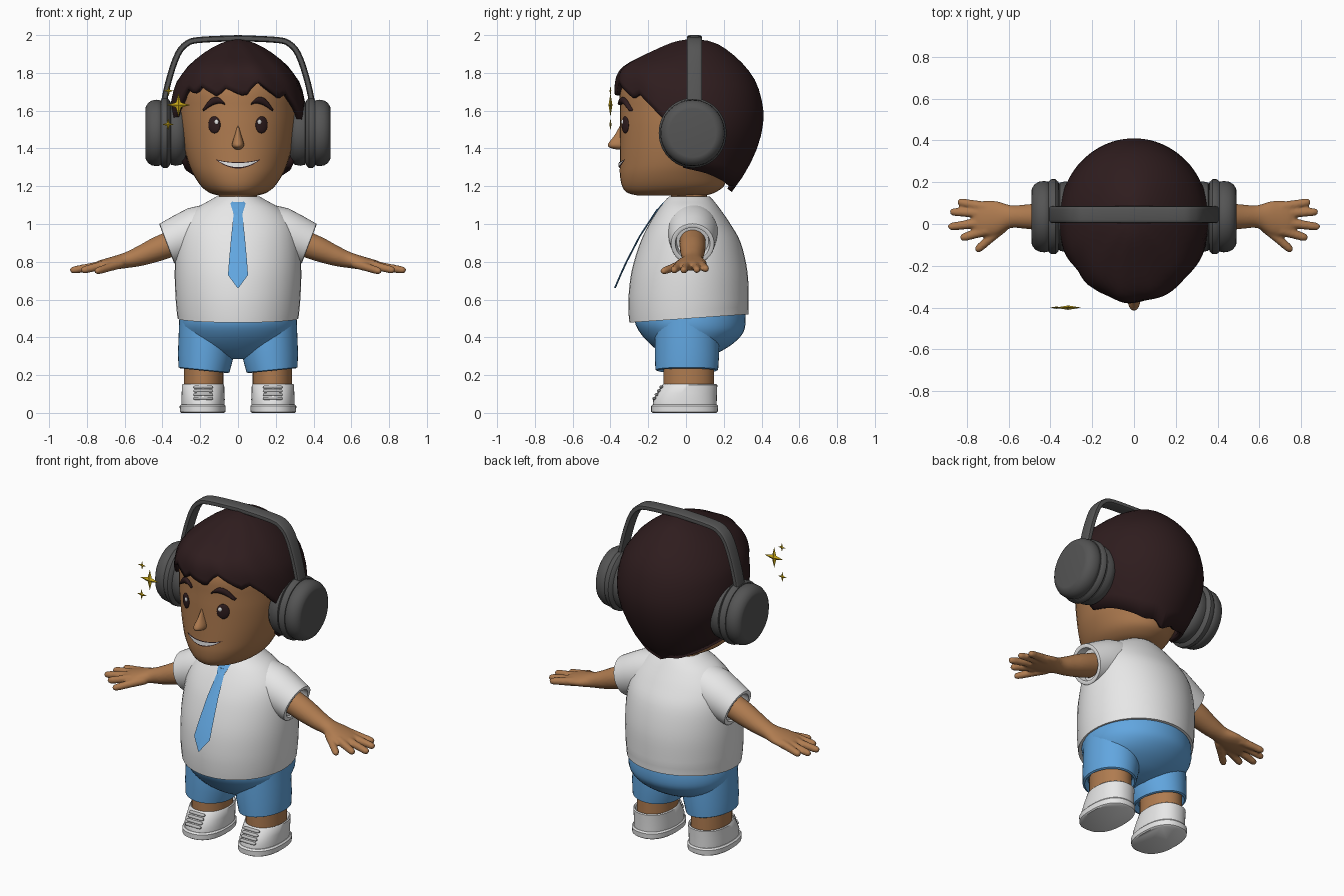
import bpy, bmesh, math
from mathutils import Vector

if "Cube" in bpy.data.objects:
    bpy.data.objects.remove(bpy.data.objects["Cube"], do_unlink=True)


def material(name, r, g, b):
    m = bpy.data.materials.new(name)
    m.use_nodes = True
    m.diffuse_color = (r, g, b, 1)
    m.node_tree.nodes["Principled BSDF"].inputs["Base Color"].default_value = (r, g, b, 1)
    return m


skin = material("skin brown", .43, .2, .08)
dark = material("hair dark brown", .028, .012, .013)
white = material("white", .8, .8, .8)
blue = material("sky blue", .12, .38, .74)
grey = material("headphone grey", .09, .09, .09)
gold = material("gold", .6, .4, .01)
lace_grey = material("lace grey", .5, .5, .5)


def ring(c, u, v, n=40, p=1.0):
    """Closed section around c; p below 1 makes it squarer."""
    c, u, v = Vector(c), Vector(u), Vector(v)
    out = []
    for i in range(n):
        a = math.tau * i / n
        co, si = math.cos(a), math.sin(a)
        out.append(c + u * math.copysign(abs(co) ** p, co) + v * math.copysign(abs(si) ** p, si))
    return out


def level(z, rx, y0, y1, cx=0, tilt_x=0, tilt_y=0, p=1.0):
    """Horizontal section from its half width and front and back limits."""
    ry = (y1 - y0) / 2
    return ring((cx, (y0 + y1) / 2, z), (rx, 0, tilt_x * rx), (0, ry, tilt_y * ry), p=p)


def smooth_rows(rows, k=4):
    """Catmull-Rom resampling of section rows."""
    out = []
    for i in range(len(rows) - 1):
        a, b, c, d = rows[max(i - 1, 0)], rows[i], rows[i + 1], rows[min(i + 2, len(rows) - 1)]
        for j in range(k):
            t = j / k
            out.append([.5 * (2 * q + (r - p) * t + (2 * p - 5 * q + 4 * r - s) * t * t
                              + (3 * q - p - 3 * r + s) * t ** 3) for p, q, r, s in zip(a, b, c, d)])
    return out + [list(rows[-1])]


def lerp_rows(rows, x):
    for a, b in zip(rows, rows[1:]):
        if min(a[0], b[0]) <= x <= max(a[0], b[0]) and a[0] != b[0]:
            t = (x - a[0]) / (b[0] - a[0])
            return [p + (q - p) * t for p, q in zip(a, b)]
    return rows[-1]


def skin_rings(bm, rings, caps=True, closed=True):
    vs = [[bm.verts.new(p) for p in r] for r in rings]
    n = len(vs[0])
    for a, b in zip(vs, vs[1:]):
        for i in range(n if closed else n - 1):
            j = (i + 1) % n
            bm.faces.new((a[i], a[j], b[j], b[i]))
    if caps:
        bm.faces.new(vs[0])
        bm.faces.new(vs[-1])


def finish(name, bm, mat, mirror=False, angle=40, recalc=True):
    if recalc:
        bmesh.ops.recalc_face_normals(bm, faces=bm.faces)
    me = bpy.data.meshes.new(name)
    bm.to_mesh(me)
    bm.free()
    me.materials.append(mat)
    ob = bpy.data.objects.new(name, me)
    bpy.context.collection.objects.link(ob)
    bpy.ops.object.select_all(action='DESELECT')
    ob.select_set(True)
    bpy.context.view_layer.objects.active = ob
    bpy.ops.object.shade_smooth_by_angle(angle=math.radians(angle))
    if mirror:
        ob.modifiers.new("Mirror", 'MIRROR').use_mirror_merge = False
    return ob


def loft(name, rings, mat, mirror=False, angle=40):
    bm = bmesh.new()
    skin_rings(bm, rings)
    return finish(name, bm, mat, mirror, angle)


# Head and neck
head_rows = smooth_rows([(1.15, .10, -.25, .10), (1.165, .15, -.31, .15), (1.2, .195, -.338, .2),
                         (1.26, .235, -.35, .22), (1.33, .265, -.35, .25), (1.45, .295, -.35, .3),
                         (1.6, .31, -.35, .33), (1.75, .295, -.34, .32), (1.88, .15, -.22, .2)])
loft("head", [level(*r) for r in head_rows], skin, angle=60)
loft("neck", [level(z, .1, -.08, .11) for z in (1.05, 1.2)], skin)


def face_y(x, z):
    _, rx, y0, y1 = lerp_rows(head_rows, z)
    return (y0 + y1) / 2 - (y1 - y0) / 2 * math.sqrt(max(0, 1 - (x / rx) ** 2))


loft("nose", [level(*r) for r in smooth_rows([(1.53, .004, -.345, -.32), (1.47, .018, -.378, -.3),
     (1.425, .031, -.412, -.3), (1.405, .026, -.405, -.3), (1.395, .012, -.37, -.3)])], skin, angle=60)


# Eyes with highlights, and brows
def eye_part(name, x, z, rx, rz, depth, lift, mat):
    bm = bmesh.new()
    bmesh.ops.create_uvsphere(bm, u_segments=20, v_segments=12, radius=1)
    slope = (face_y(x + .02, z) - face_y(x - .02, z)) / .04
    for v in bm.verts:
        v.co = (x + v.co.x * rx, face_y(x, z) - lift + v.co.y * depth + v.co.x * rx * slope, z + v.co.z * rz)
    finish(name, bm, mat, True, 60)


eye_part("eye", .125, 1.525, .032, .045, .012, 0, dark)
eye_part("eye_highlight", .114, 1.54, .011, .013, .006, .009, white)
brow = smooth_rows([(.07, 1.637, .008), (.1, 1.655, .017), (.14, 1.645, .016), (.185, 1.602, .005)])
loft("eyebrow", [ring((x, face_y(x, z) - .006, z), (0, .014, 0), (r * .4, 0, r), 12)
                 for x, z, r in brow], dark, True, 60)


# Smile: dark lip line with teeth on top
def smile(name, w, top, bottom, corner, lift, mat):
    bm = bmesh.new()
    rows = []
    for edge in (top, (top + bottom) / 2, bottom):
        row = []
        for i in range(21):
            s = i / 10 - 1
            z = edge + (corner - edge) * s * s
            row.append((s * w, face_y(s * w, z) - lift, z))
        rows.append(row)
    skin_rings(bm, rows[::-1], caps=False, closed=False)
    finish(name, bm, mat, recalc=False)


smile("mouth", .12, 1.327, 1.294, 1.343, .004, dark)
smile("teeth", .108, 1.323, 1.301, 1.336, .007, white)

# Hair shell: sections by height, cut off at an uneven lower edge
hair_rows = smooth_rows([(1.98, .002, .03, .034), (1.965, .07, -.06, .14), (1.92, .16, -.17, .22),
                         (1.85, .25, -.31, .3), (1.8, .292, -.36, .34), (1.73, .335, -.375, .38),
                         (1.6, .36, -.372, .41), (1.48, .352, -.36, .4), (1.36, .31, -.35, .36),
                         (1.25, .26, -.32, .3), (1.16, .2, -.3, .235)])
hair_edge = [(-180, 1.17), (-165, 1.2), (-150, 1.2), (-110, 1.27), (-86, 1.3), (-74, 1.53), (-60, 1.65),
             (-54, 1.72), (-42, 1.69), (-36, 1.73), (-19, 1.675), (-12, 1.72), (-4, 1.7), (7, 1.675),
             (14, 1.73), (20, 1.75), (42, 1.66), (46, 1.7), (58, 1.63), (74, 1.52), (86, 1.3),
             (110, 1.27), (150, 1.2), (165, 1.2), (180, 1.17)]
bm = bmesh.new()
rings = []
for j in range(17):
    r = []
    for i in range(90):
        deg = i * 4 - 180
        a = math.radians(deg)
        z = 1.98 - (1.98 - lerp_rows(hair_edge, deg)[1]) * (j / 16) ** 1.6
        _, rx, y0, y1 = lerp_rows(hair_rows, z)
        tuft = 1 + .014 * math.sin(a * 11 + z * 9) * max(0, math.cos(a)) * min(1, j / 5)
        r.append((rx * tuft * math.sin(a), (y0 + y1) / 2 - (y1 - y0) / 2 * tuft * math.cos(a), z))
    rings.append(r)
skin_rings(bm, rings, caps=False)
bmesh.ops.remove_doubles(bm, verts=bm.verts, dist=.0015)
hair = finish("hair", bm, dark, angle=30)
shell = hair.modifiers.new("Thickness", 'SOLIDIFY')
shell.thickness = .03
shell.offset = -1


# Headphones: turned ear pads, trims and cups, and a flat band
def turned(name, steps):
    loft(name, [ring((x, .035, 1.482), (0, r * .97, 0), (0, 0, r), 48) for x, r in steps], grey, True)


turned("ear_pad", [(.27, .11), (.28, .15), (.3, .168), (.33, .174), (.355, .168), (.365, .15)])
turned("cup_trim", [(.355, .15), (.362, .172), (.375, .185), (.395, .185), (.408, .175), (.412, .15)])
turned("ear_cup", [(.4, .16), (.41, .172), (.43, .176), (.455, .172), (.475, .16), (.488, .14), (.49, .128)])
half = smooth_rows([(.4, 1.58), (.385, 1.68), (.355, 1.8), (.318, 1.9), (.275, 1.952), (.21, 1.974), (0, 1.984)])
path = half + [[-x, z] for x, z in half[-2::-1]]
rings = []
for i, (x, z) in enumerate(path):
    a, b = path[max(i - 1, 0)], path[min(i + 1, len(path) - 1)]
    n = Vector((b[1] - a[1], 0, a[0] - b[0])).normalized() * .016
    rings.append(ring((x, .045, z), (0, .04, 0), n, 16, .5))
loft("headband", rings, grey)

# Shirt and sleeves
shirt = smooth_rows([(.5, .32, -.3, .33), (.6, .33, -.305, .332), (.75, .335, -.288, .325),
                     (.9, .325, -.243, .29), (1.0, .295, -.195, .235), (1.08, .225, -.145, .18),
                     (1.125, .15, -.11, .145), (1.145, .115, -.09, .125)])
loft("shirt", [level(*r, tilt_y=.07 if r[0] < .55 else 0) for r in shirt], white)
sleeve = [(.14, .98, .13), (.22, .955, .136), (.3, .925, .125), (.36, .9, .117), (.374, .895, .114),
          (.377, .894, .106), (.374, .895, .092), (.33, .91, .085)]
loft("sleeve", [ring((x, .035, z), (0, r, 0), (.356 * r, 0, .934 * r)) for x, z, r in sleeve], white, True)

# Tie: knot and hanging blade
loft("tie_knot", [ring((0, y, z), (w, 0, 0), (0, .018, .012), 16, .5) for z, y, w in
                  ((1.122, -.108, .03), (1.11, -.118, .04), (1.06, -.16, .024))], blue, angle=25)
blade = [(1.08, -.15, .02), (.935, -.245, .036), (.8, -.315, .048), (.73, -.347, .053), (.66, -.377, .002)]
loft("tie_blade", [ring((0, y, z), (w, 0, 0), (0, .005, 0), 4) for z, y, w in blade], blue, angle=15)

# Arm, palm and fingers blended into one surface
bm = bmesh.new()
arm = smooth_rows([(.3, .915, .035, .07, .07), (.42, .87, .035, .068, .066), (.52, .83, .035, .058, .053),
                   (.59, .808, .035, .055, .042), (.66, .793, .028, .082, .035), (.73, .78, .025, .085, .027),
                   (.765, .772, .025, .07, .018)])
skin_rings(bm, [ring((x, y, z), (0, ry, 0), (.3 * rz, 0, .95 * rz), 24) for x, z, y, ry, rz in arm])
fingers = [((.70, .08, .785), (.835, .105, .762)), ((.70, .05, .785), (.87, .058, .757)),
           ((.70, .01, .785), (.878, -.013, .755)), ((.70, -.03, .785), (.822, -.066, .755)),
           ((.62, -.01, .79), (.748, -.122, .75))]
for base, tip in fingers:
    base, tip = Vector(base), Vector(tip)
    d = (tip - base).normalized()
    side = d.cross((0, 0, 1)).normalized()
    up = side.cross(d)
    steps = ((0, .026), (.5, .022), (.9, .02), (1.0, .017), (1.06, .009))
    skin_rings(bm, [ring(base.lerp(tip, t), side * r, up * r, 12) for t, r in steps])
arm_ob = finish("arm", bm, skin)
rm = arm_ob.modifiers.new("Blend", 'REMESH')
rm.mode = 'VOXEL'
rm.voxel_size = .007
rm.use_smooth_shade = True
sm = arm_ob.modifiers.new("Soften", 'SMOOTH')
sm.factor = .5
sm.iterations = 4
arm_ob.modifiers.new("Mirror", 'MIRROR').use_mirror_merge = False

# Shorts and legs
hips = smooth_rows([(.56, .3, -.27, .31), (.48, .312, -.27, .315), (.42, .3, -.24, .3),
                    (.36, .26, -.185, .24), (.31, .17, -.12, .15), (.285, .06, -.05, .06)])
loft("shorts_seat", [level(*r) for r in hips], blue, angle=60)
cuffs = [(.5, .14, -.16, .17, .17), (.4, .148, -.165, .175, .166), (.3, .146, -.165, .175, .172),
         (.228, .135, -.162, .17, .18), (.223, .125, -.15, .16, .18), (.25, .11, -.13, .15, .18)]
loft("shorts_leg", [level(*r, tilt_x=.1) for r in cuffs], blue, True)
loft("leg", [level(z, .104, -.12, .148, .182) for z in (.1, .3)], skin, True)

# Shoes with soles and laces
sole = [(0, .113, -.175, .16), (.006, .12, -.184, .168), (.036, .122, -.185, .17), (.045, .114, -.176, .163)]
loft("shoe_sole", [level(*r, cx=.187, p=.85) for r in sole], white, True)
upper = [(.03, .113, -.175, .162), (.07, .115, -.174, .163), (.105, .113, -.155, .164), (.148, .112, -.125, .166),
         (.153, .107, -.12, .16), (.148, .1, -.113, .153), (.11, .095, -.11, .14)]
loft("shoe_upper", [level(*r, cx=.185, p=.9) for r in upper], white, True)
for k in range(4):
    z = .077 + .02 * k
    loft("shoe_lace", [ring((.184 + s, -.172 + .62 * (z - .07), z), (0, r, 0), (0, 0, r * .8), 10)
                       for s, r in ((-.052, .005), (-.045, .011), (.045, .011), (.052, .005))], lace_grey, True)

# Floating four-pointed sparkles
for x, z, size in ((-.315, 1.63, .062), (-.367, 1.705, .027), (-.37, 1.527, .032)):
    bm = bmesh.new()
    rim = [bm.verts.new((x + r * math.cos(a), -.4, z + r * math.sin(a))) for r, a in
           ((size * (.3 if i % 2 else 1), i * math.pi / 4) for i in range(8))]
    for y in (-.4 - size * .17, -.4 + size * .17):
        tip = bm.verts.new((x, y, z))
        for i in range(8):
            bm.faces.new((rim[i], rim[(i + 1) % 8], tip))
    finish("sparkle", bm, gold, angle=5)
